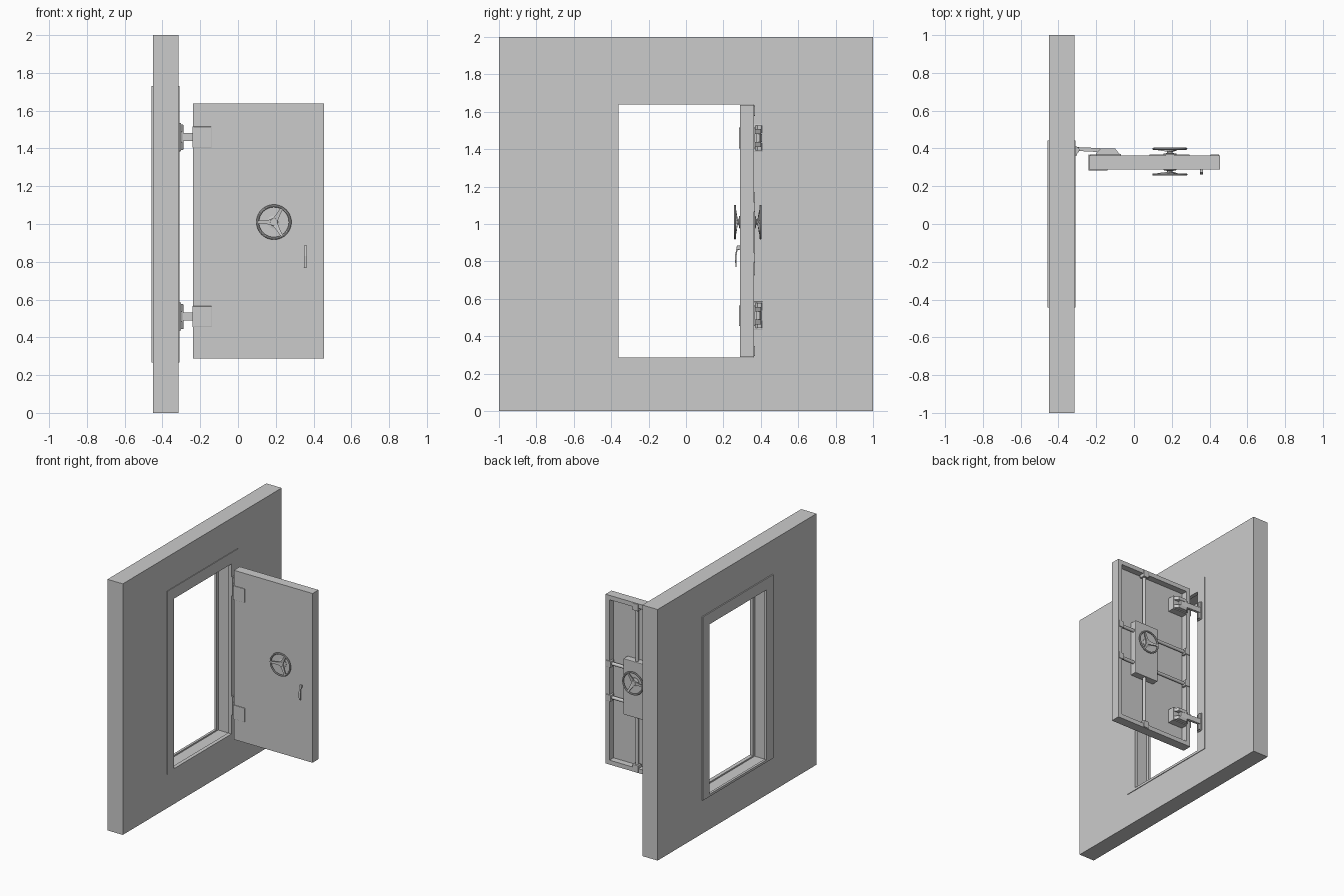
import bpy, bmesh, math
from mathutils import Vector

if "Cube" in bpy.data.objects:
    bpy.data.objects.remove(bpy.data.objects["Cube"])


def finish(name, bm, smooth=False, bevel=0.0):
    bmesh.ops.recalc_face_normals(bm, faces=bm.faces)
    me = bpy.data.meshes.new(name)
    bm.to_mesh(me)
    bm.free()
    ob = bpy.data.objects.new(name, me)
    bpy.context.collection.objects.link(ob)
    if bevel:
        m = ob.modifiers.new("bevel", 'BEVEL')
        m.width, m.segments = bevel, 2
    if smooth:
        bpy.context.view_layer.objects.active = ob
        ob.select_set(True)
        bpy.ops.object.shade_smooth_by_angle(angle=math.radians(35))
        ob.select_set(False)
    return ob


def place(axis, u, v, w):
    """2D point (u, v) in the plane across axis, at position w along it."""
    return {'X': (w, u, v), 'Y': (u, w, v), 'Z': (u, v, w)}[axis]


def prism(name, pts, axis, a, b, bevel=0.0):
    bm = bmesh.new()
    lo = [bm.verts.new(place(axis, u, v, a)) for u, v in pts]
    hi = [bm.verts.new(place(axis, u, v, b)) for u, v in pts]
    bm.faces.new(lo)
    bm.faces.new(hi)
    n = len(pts)
    for i in range(n):
        j = (i + 1) % n
        bm.faces.new((lo[i], lo[j], hi[j], hi[i]))
    return finish(name, bm, bevel=bevel)


def box(name, x, y, z, bevel=0.0):
    return prism(name, [(x[0], y[0]), (x[1], y[0]), (x[1], y[1]), (x[0], y[1])],
                 'Z', z[0], z[1], bevel)


def ring(name, outer, inner, axis, a, b):
    """Rectangular frame; rectangles are (u0, u1, v0, v1)."""
    bm = bmesh.new()
    loops = []
    for w in (a, b):
        for u0, u1, v0, v1 in (outer, inner):
            loops.append([bm.verts.new(place(axis, u, v, w))
                          for u, v in ((u0, v0), (u1, v0), (u1, v1), (u0, v1))])
    oa, ia, ob, ib = loops
    for p, q in ((oa, ia), (ia, ib), (ib, ob), (ob, oa)):
        for i in range(4):
            j = (i + 1) % 4
            bm.faces.new((p[i], p[j], q[j], q[i]))
    return finish(name, bm)


def lathe(name, prof, origin, axis='Y', n=32, closed=False):
    """Revolve (radius, position along axis) profile."""
    bm = bmesh.new()
    rows = []
    for k in range(n):
        t = 2 * math.pi * k / n
        rows.append([bm.verts.new(Vector(origin) + Vector(place(axis, r * math.cos(t), r * math.sin(t), w)))
                     for r, w in prof])
    m = len(prof)
    for k in range(n):
        p, q = rows[k], rows[(k + 1) % n]
        for i in range(m if closed else m - 1):
            j = (i + 1) % m
            bm.faces.new((p[i], p[j], q[j], q[i]))
    if not closed:
        bm.faces.new([r[0] for r in rows])
        bm.faces.new([r[-1] for r in rows])
    return finish(name, bm, smooth=True)


def rod(name, r, axis, a, b, origin):
    return lathe(name, [(r, a), (r, b)], origin, axis, 16)


# wall with doorway
ring("wall", (-1, 1, 0, 2), (-.38, .38, .275, 1.66), 'X', -.45, -.315)

# channel shaped door frame: a lipped flange on each wall face
outer, inner = (-.443, .443, .267, 1.73), (-.36, .36, .286, 1.64)
ring("frame_back_flange", outer, inner, 'X', -.459, -.449)
ring("frame_front_flange", outer, inner, 'X', -.317, -.31)
for nm, a, b in (("back", -.45, -.44), ("front", -.34, -.316)):
    ring("frame_lip_" + nm, (-.381, .381, .274, 1.661), inner, 'X', a, b)

# door leaf: front skin and deep rim around the hollow back
X0, X1, Z0, Z1, F, B = -.238, .455, .289, 1.637, .288, .363
box("door_skin", (X0, X1), (F, .313), (Z0, Z1))
ring("door_rim", (X0, X1, Z0, Z1), (X0 + .035, X1 - .035, Z0 + .035, Z1 - .035), 'Y', .313, B)

# locking gearbox and rods
CX, CZ = .19, 1.01
box("gearbox", (.082, .295), (.313, .369), (.725, 1.17), .004)
rod("lock_rod_vertical", .013, 'Z', Z0 + .03, Z1 - .03, (CX, .345, 0))
for i, z in enumerate((1.09, .82)):
    rod("lock_rod_horizontal_%d" % i, .013, 'X', X0 + .03, X1 - .03, (0, .345, z))
    for j, x in enumerate((X0 + .004, X1 - .05)):
        box("rod_guide_side_%d%d" % (i, j), (x, x + .046), (.325, .369), (z - .025, z + .025), .003)
for j, z in enumerate((Z0 + .004, Z1 - .059)):
    box("rod_guide_end_%d" % j, (CX - .025, CX + .025), (.325, .369), (z, z + .055), .003)


# handwheel: round rim, dished tapered spokes, flared hub
def handwheel(tag, y_face, y_rim):
    s = 1 if y_rim > y_face else -1
    d = abs(y_rim - y_face)
    prof = [(.086 + .007 * math.cos(t * math.pi / 4), .006 * math.sin(t * math.pi / 4)) for t in range(8)]
    lathe("wheel_rim_" + tag, prof, (CX, y_rim, CZ), 'Y', 40, True)
    lathe("wheel_hub_" + tag,
          [(.034, 0), (.034, .003 * s), (.014, .007 * s), (.014, d * .55 * s), (.021, d * .6 * s),
           (.019, d * .85 * s)], (CX, y_face, CZ))
    for k in range(3):
        t = math.pi + k * 2 * math.pi / 3
        ra, ta = Vector((math.cos(t), 0, math.sin(t))), Vector((-math.sin(t), 0, math.cos(t)))
        bm = bmesh.new()
        loops = []
        for r, w, y in ((.008, .015, y_face + s * d * .6), (.05, .009, y_face + s * d * .8), (.084, .007, y_rim)):
            c = Vector((CX, y, CZ)) + ra * r
            loops.append([bm.verts.new(c + ta * w * a + Vector((0, .004 * b, 0)))
                          for a, b in ((-1, -1), (1, -1), (1, 1), (-1, 1))])
        for p, q in zip(loops, loops[1:]):
            for i in range(4):
                bm.faces.new((p[i], p[(i + 1) % 4], q[(i + 1) % 4], q[i]))
        bm.faces.new(loops[0])
        bm.faces.new(loops[-1])
        finish("wheel_spoke_%s_%d" % (tag, k), bm)


handwheel("front", F, .262)
handwheel("back", .369, .398)

# pull handle on the front
box("handle_mount", (.35, .366), (.273, F), (.862, .885), .002)
prism("handle_grip", [(.28, .885), (.273, .887), (.262, .83), (.264, .77), (.27, .77), (.27, .83)],
      'X', .35, .366, .002)

# hinges: wall bracket, swing arm, wedge shoe on the door and wrap plate
for i, z in enumerate((1.46, .51)):
    t = "_%d" % i
    box("hinge_wall_plate" + t, (-.316, -.302), (.362, .41), (z - .075, z + .075), .003)
    for k, c in enumerate((-.047, .047)):
        prism("hinge_lug" + t + str(k), [(-.305, .368), (-.29, .383), (-.29, .403), (-.305, .408)],
              'Z', z + c - .02, z + c + .02)
    rod("hinge_pin" + t, .009, 'Z', z - .065, z + .065, (-.297, .393, 0))
    prism("hinge_arm" + t, [(-.303, .387), (-.19, .381), (-.12, .375), (-.12, .395), (-.19, .402), (-.303, .407)],
          'Z', z - .021, z + .021)
    for k, c in enumerate((-.034, .034)):
        prism("hinge_shoe" + t + str(k),
              [(-.2, .362), (-.2, .375), (-.175, .4), (-.1, .4), (-.07, .362)],
              'Z', z + c - .013, z + c + .013)
    box("hinge_shoe_base" + t, (-.2, -.07), (.313, .37), (z - .055, z + .055))
    box("hinge_front_plate" + t, (X0 - .003, -.14), (.283, F + .002), (z - .055, z + .055), .002)
    box("hinge_edge_plate" + t, (X0 - .004, X0 + .002), (.284, B + .005), (z - .055, z + .055))
